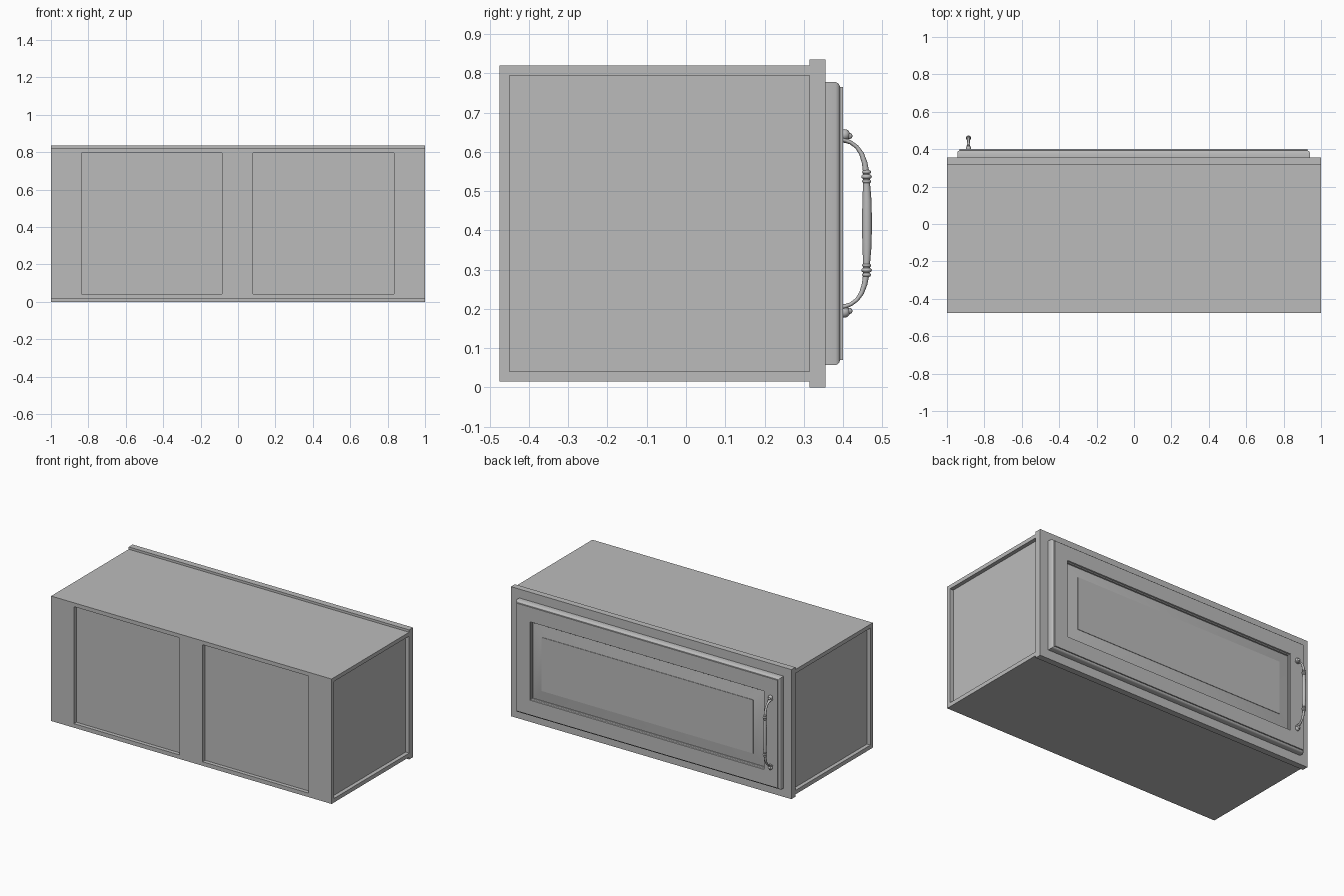
import bpy, bmesh, math
from mathutils import Vector

cube = bpy.data.objects.get("Cube")
if cube:
    bpy.data.objects.remove(cube, do_unlink=True)

grey = bpy.data.materials.new("plain_grey")
grey.use_nodes = True
COLOUR = (0.5, 0.5, 0.5, 1)
grey.diffuse_color = COLOUR
grey.node_tree.nodes["Principled BSDF"].inputs["Base Color"].default_value = COLOUR

MID_Z = 0.418
HANDLE_X = -0.885


def finish(name, bm, smooth=None):
    bmesh.ops.recalc_face_normals(bm, faces=bm.faces[:])
    mesh = bpy.data.meshes.new(name)
    bm.to_mesh(mesh)
    bm.free()
    mesh.materials.append(grey)
    ob = bpy.data.objects.new(name, mesh)
    bpy.context.collection.objects.link(ob)
    bpy.ops.object.select_all(action='DESELECT')
    ob.select_set(True)
    bpy.context.view_layer.objects.active = ob
    if smooth:
        bpy.ops.object.shade_smooth_by_angle(angle=math.radians(smooth))
    return ob


def box(name, x, y, z):
    bm = bmesh.new()
    bmesh.ops.create_cube(bm, size=1)
    for v in bm.verts:
        v.co = [lo + (c + 0.5) * (hi - lo) for c, (lo, hi) in zip(v.co, (x, y, z))]
    return finish(name, bm)


def loft(bm, rings):
    """Bridge closed rings of points and cap both ends."""
    loops = [[bm.verts.new(p) for p in ring] for ring in rings]
    n = len(loops[0])
    for a, b in zip(loops, loops[1:]):
        for i in range(n):
            j = (i + 1) % n
            bm.faces.new((a[i], a[j], b[j], b[i]))
    bm.faces.new(loops[0])
    bm.faces.new(loops[-1])


# Carcass with shallow recessed panels on the front and both sides
carcass = box("carcass", (-1, 1), (-0.475, 0.315), (0.015, 0.82))
PANEL_Z = (0.041, 0.795)
cutters = [
    box("front_recess_right", (-0.838, -0.085), (-0.6, -0.45), PANEL_Z),
    box("front_recess_left", (0.08, 0.835), (-0.6, -0.45), PANEL_Z),
    box("side_recess_right", (-1.1, -0.975), (-0.45, 0.4), PANEL_Z),
    box("side_recess_left", (0.975, 1.1), (-0.45, 0.4), PANEL_Z),
]
bpy.context.view_layer.objects.active = carcass
for cutter in cutters:
    cutter.hide_render = True
    mod = carcass.modifiers.new("recess", 'BOOLEAN')
    mod.operation = 'DIFFERENCE'
    mod.solver = 'EXACT'
    mod.object = cutter
    bpy.ops.object.modifier_apply(modifier=mod.name)
    bpy.data.objects.remove(cutter, do_unlink=True)

# Face frame behind the door
box("face_frame", (-1, 1), (0.315, 0.355), (0, 0.835))

# Raised panel door: (inset from the outer edge, y)
door_profile = [
    (0, 0.355), (0, 0.381), (0.002, 0.386), (0.006, 0.390), (0.011, 0.392),
    (0.013, 0.392), (0.013, 0.40), (0.108, 0.40), (0.110, 0.392),
    (0.115, 0.388), (0.115, 0.378), (0.188, 0.394), (0.188, 0.397),
]
bm = bmesh.new()
rings = []
for inset, y in door_profile:
    x0, x1, z0, z1 = -0.945 + inset, 0.94 - inset, 0.057 + inset, 0.778 - inset
    rings.append([(x0, y, z0), (x1, y, z0), (x1, y, z1), (x0, y, z1)])
loft(bm, rings)
finish("door", bm, 30)

# Pull handle, upper half mirrored: (y, height from middle, thickness, half width)
half = [
    (0.461, 0.02, 0.0124, 0.0124), (0.461, 0.06, 0.0115, 0.0115),
    (0.460, 0.10, 0.009, 0.009), (0.459, 0.13, 0.008, 0.008),
    (0.455, 0.155, 0.007, 0.008), (0.447, 0.178, 0.006, 0.007),
    (0.435, 0.195, 0.005, 0.007), (0.420, 0.206, 0.005, 0.009),
    (0.407, 0.211, 0.006, 0.012), (0.397, 0.213, 0.007, 0.015),
]
path = [(y, -h, t, w) for y, h, t, w in reversed(half)] + half
SIDES = 16
bm = bmesh.new()
rings = []
for i, (y, h, thick, wide) in enumerate(path):
    a, b = path[max(i - 1, 0)], path[min(i + 1, len(path) - 1)]
    tangent = Vector((0, b[0] - a[0], b[1] - a[1])).normalized()
    across = Vector((1, 0, 0))
    out = tangent.cross(across)
    centre = Vector((HANDLE_X, y, MID_Z + h))
    angles = [math.tau * k / SIDES for k in range(SIDES)]
    rings.append([centre + across * wide * math.cos(t) + out * thick * math.sin(t)
                  for t in angles])
loft(bm, rings)
finish("handle_bar", bm, 50)


def ball(name, y, z, radius, squash=1):
    bm = bmesh.new()
    bmesh.ops.create_uvsphere(bm, u_segments=16, v_segments=10, radius=radius)
    for v in bm.verts:
        v.co = (v.co.x + HANDLE_X, v.co.y + y, v.co.z * squash + z)
    finish(name, bm, 60)


# Beaded collars and foot finials at both ends
for end, s in (("upper", 1), ("lower", -1)):
    for k, r in enumerate((0.0115, 0.0135, 0.0115)):
        ball(f"{end}_collar_{k + 1}", 0.460, MID_Z + s * (0.107 + k * 0.012), r, 0.55)
    ball(f"{end}_foot", 0.404, MID_Z + s * 0.226, 0.014)
    ball(f"{end}_finial", 0.416, MID_Z + s * 0.223, 0.008)
